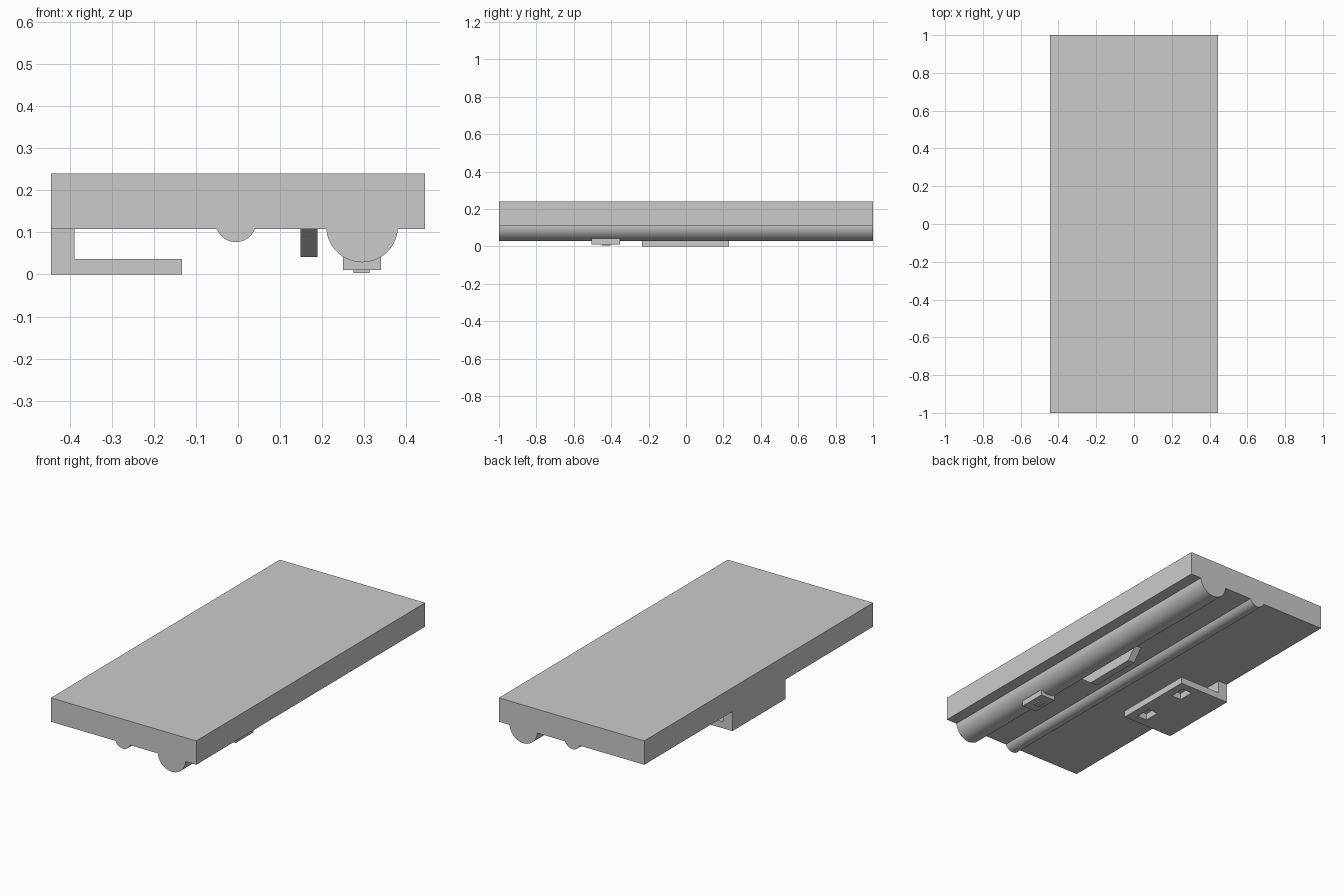
import bpy, bmesh, math

if "Cube" in bpy.data.objects:
    bpy.data.objects.remove(bpy.data.objects["Cube"])


def prism(name, pts, lo, hi, axis='y'):
    """Extrude a closed profile: (x, z) points along y, or (y, z) points along x."""
    def place(p, t):
        return (p[0], t, p[1]) if axis == 'y' else (t, p[0], p[1])
    bm = bmesh.new()
    a = [bm.verts.new(place(p, lo)) for p in pts]
    b = [bm.verts.new(place(p, hi)) for p in pts]
    bm.faces.new(a)
    bm.faces.new(b[::-1])
    n = len(pts)
    for i in range(n):
        j = (i + 1) % n
        bm.faces.new((a[i], b[i], b[j], a[j]))
    bmesh.ops.recalc_face_normals(bm, faces=bm.faces[:])
    me = bpy.data.meshes.new(name)
    bm.to_mesh(me)
    bm.free()
    ob = bpy.data.objects.new(name, me)
    bpy.context.scene.collection.objects.link(ob)
    return ob


def box(name, x0, x1, y0, y1, z0, z1):
    return prism(name, [(x0, z0), (x1, z0), (x1, z1), (x0, z1)], y0, y1)


def pipe(name, x, z, r):
    bpy.ops.mesh.primitive_cylinder_add(vertices=64, radius=r, depth=2,
                                        location=(x, 0, z),
                                        rotation=(math.pi / 2, 0, 0))
    bpy.context.object.name = name
    bpy.ops.object.shade_smooth_by_angle(angle=math.radians(30))


# Main slab
box("slab", -0.445, 0.445, -1, 1, 0.108, 0.24)

# Long pipes half sunk into the underside
pipe("large_pipe", 0.295, 0.114, 0.085)
pipe("small_pipe", -0.005, 0.125, 0.048)

# L-shaped bracket with two slots through its lower plate
bracket = prism("bracket", [(-0.445, 0), (-0.133, 0), (-0.133, 0.037),
                            (-0.388, 0.037), (-0.388, 0.108), (-0.445, 0.108)],
                -0.235, 0.23)
for i, y in enumerate((-0.14, 0.14)):
    cutter = box(f"slot_cutter_{i + 1}", -0.24, -0.18, y - 0.045, y + 0.045, -0.05, 0.07)
    cutter.hide_render = True
    cutter.hide_viewport = True
    mod = bracket.modifiers.new("slot", 'BOOLEAN')
    mod.operation = 'DIFFERENCE'
    mod.solver = 'EXACT'
    mod.object = cutter

# Tapered grip bar between the pipes
prism("grip_bar", [(-0.22, 0.11), (-0.13, 0.042), (0.178, 0.042), (0.235, 0.11)],
      0.148, 0.189, axis='x')

# Switch housing and button under the large pipe
box("switch_housing", 0.25, 0.34, -0.505, -0.352, 0.011, 0.06)
box("switch_button", 0.275, 0.313, -0.45, -0.405, 0.004, 0.02)
